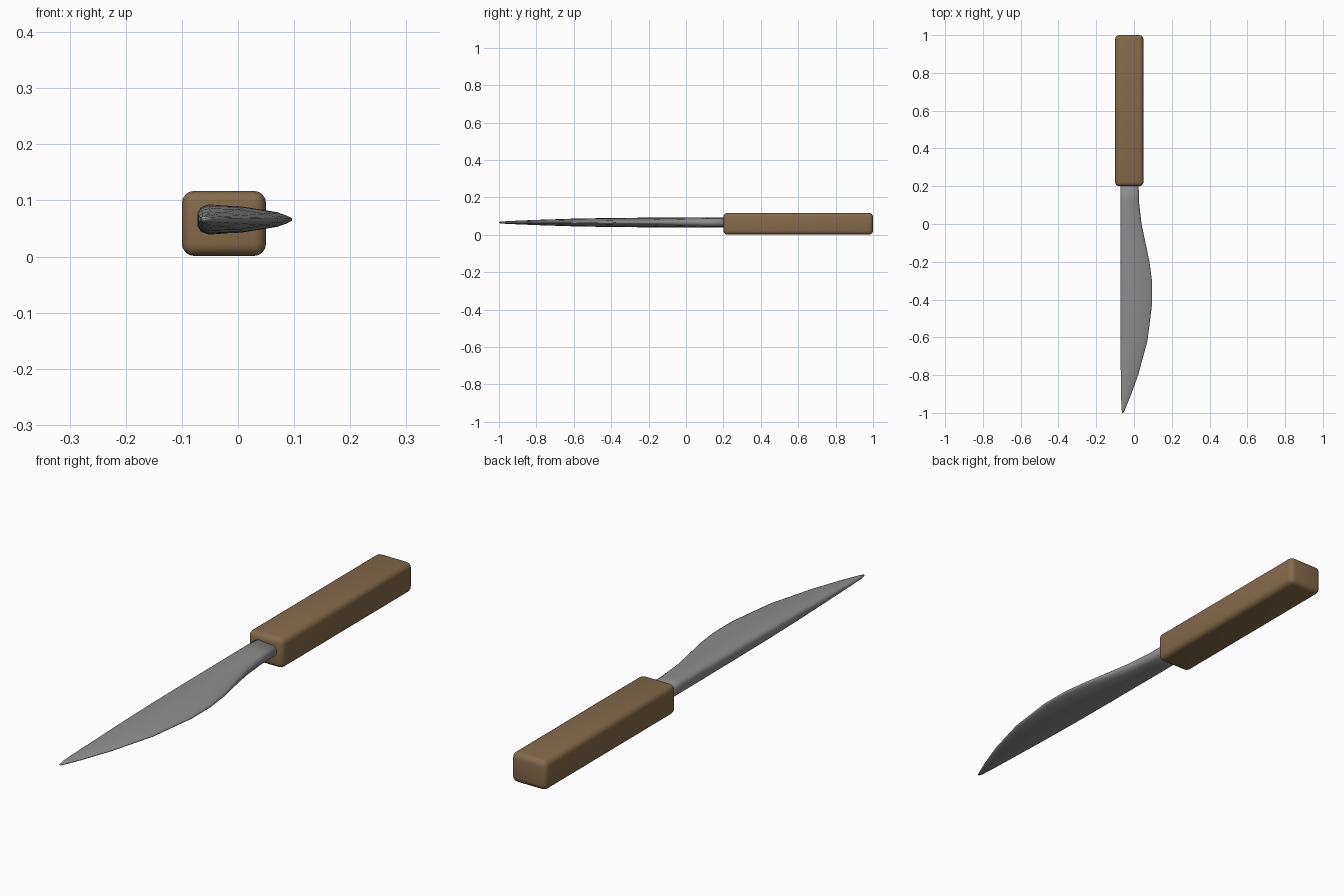
import bpy, bmesh, math

cube = bpy.data.objects.get("Cube")
if cube:
    bpy.data.objects.remove(cube, do_unlink=True)


def make_material(name, color):
    mat = bpy.data.materials.new(name)
    mat.use_nodes = True
    mat.diffuse_color = color
    mat.node_tree.nodes["Principled BSDF"].inputs["Base Color"].default_value = color
    return mat


def add_object(name, bm, mat):
    bmesh.ops.recalc_face_normals(bm, faces=bm.faces)
    for face in bm.faces:
        face.smooth = True
    mesh = bpy.data.meshes.new(name)
    bm.to_mesh(mesh)
    bm.free()
    mesh.materials.append(mat)
    obj = bpy.data.objects.new(name, mesh)
    bpy.context.collection.objects.link(obj)
    return obj


steel = make_material("steel grey", (0.27, 0.27, 0.27, 1))
wood = make_material("brown wood", (0.23, 0.145, 0.07, 1))

# Handle: a long block with softly rounded edges
bm = bmesh.new()
bmesh.ops.create_cube(bm, size=1)
for v in bm.verts:
    v.co = (-0.025 + v.co.x * 0.15, 0.6 + v.co.y * 0.8, 0.059 + v.co.z * 0.116)
bmesh.ops.bevel(bm, geom=bm.edges[:], offset=0.022, segments=4, profile=0.5, affect='EDGES')
add_object("handle", bm, wood)

# Blade stations: y, spine x, cutting edge x, half thickness, half edge thickness
STATIONS = [
    (0.26, -0.072, 0.024, 0.027, 0.020),
    (0.12, -0.072, 0.026, 0.027, 0.018),
    (0.0, -0.072, 0.040, 0.027, 0.015),
    (-0.1, -0.072, 0.061, 0.026, 0.012),
    (-0.2, -0.072, 0.082, 0.026, 0.009),
    (-0.3, -0.072, 0.095, 0.025, 0.008),
    (-0.42, -0.072, 0.096, 0.024, 0.007),
    (-0.62, -0.071, 0.071, 0.020, 0.006),
    (-0.8, -0.070, 0.022, 0.014, 0.005),
    (-0.92, -0.068, -0.022, 0.009, 0.004),
    (-0.98, -0.066, -0.047, 0.006, 0.003),
    (-1.0, -0.063, -0.056, 0.003, 0.002),
]
BLADE_Z = 0.066


def section(bm, y, spine, edge, half, thin):
    """Rounded wedge, thick at the spine and thin at the cutting edge."""
    w = edge - spine
    r = min(0.02, w * 0.3)
    upper = [(spine, half * 0.45), (spine + r * 0.3, half * 0.8), (spine + r, half),
             (spine + w * 0.5, half * 0.6 + max(thin, half * 0.75) * 0.4),
             (spine + w * 0.85, half * 0.3 + thin * 0.7),
             (edge - w * 0.04, thin * 0.8), (edge, thin * 0.35)]
    loop = upper + [(x, -z) for x, z in reversed(upper)]
    return [bm.verts.new((x, y, BLADE_Z + z)) for x, z in loop]


# Blade: loft through the stations and close both ends
bm = bmesh.new()
rings = [section(bm, *station) for station in STATIONS]
for a, b in zip(rings, rings[1:]):
    for i in range(len(a)):
        j = (i + 1) % len(a)
        bm.faces.new((a[i], a[j], b[j], b[i]))
bm.faces.new(rings[0])
bm.faces.new(rings[-1])
add_object("blade", bm, steel)
